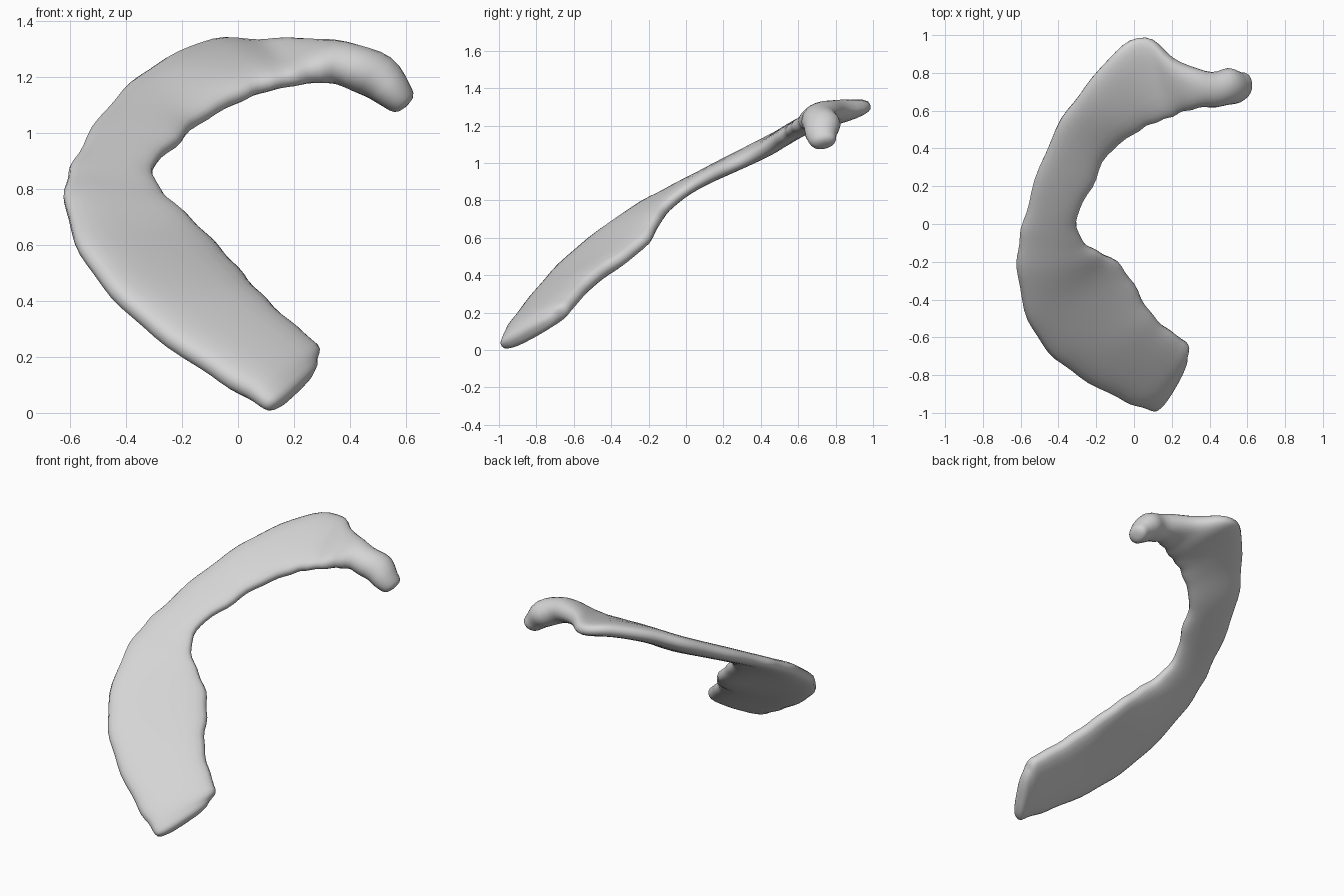
import bpy, bmesh, math
from mathutils import Vector

cube = bpy.data.objects.get("Cube")
if cube:
    bpy.data.objects.remove(cube, do_unlink=True)

SIDES = 24   # points around the band
STEPS = 4    # rings between two stations

# Stations along the band: outer edge, inner edge, half thickness
stations = [
    ((.11, -.985, .02), (.28, -.69, .18), .045),
    ((.03, -.965, .07), (.28, -.63, .23), .058),
    ((-.1, -.91, .15), (.18, -.56, .315), .06),
    ((-.3, -.8, .29), (.08, -.46, .41), .06),
    ((-.45, -.68, .43), (0, -.32, .5), .058),
    ((-.56, -.51, .58), (-.09, -.2, .6), .055),
    ((-.615, -.28, .74), (-.19, -.15, .7), .052),
    ((-.61, -.1, .84), (-.28, -.08, .79), .043),
    ((-.575, .05, .915), (-.3, .05, .885), .04),
    ((-.5, .3, 1.04), (-.22, .2, .96), .044),
    ((-.385, .55, 1.165), (-.14, .37, 1.04), .048),
    ((-.26, .72, 1.25), (0, .48, 1.12), .05),
    ((-.1, .91, 1.315), (.09, .53, 1.16), .05),
    ((.06, .99, 1.31), (.18, .56, 1.185), .05),
    ((.2, .88, 1.31), (.27, .6, 1.205), .06),
    ((.38, .805, 1.28), (.36, .62, 1.215), .075),
    ((.51, .82, 1.22), (.49, .63, 1.175), .082),
    ((.585, .8, 1.135), (.575, .66, 1.1), .055),
]


def spline(points, i, t):
    """Smooth curve through the points, between point i and the next."""
    last = len(points) - 1
    a, b, c, d = (points[max(0, min(last, i + k))] for k in (-1, 0, 1, 2))
    return b + (c - a) * (t / 2) + (a * 2 - b * 5 + c * 4 - d) * (t * t / 2) \
        + (b * 3 - a - c * 3 + d) * (t ** 3 / 2)


def soft(value, power):
    return math.copysign(abs(value) ** power, value)


def ring(bm, centre, half, normal, thick):
    """Cross-section: boxy where the band is flat, round where it is a tube."""
    power = min(1, .6 + .5 * thick / half.length)
    verts = []
    for k in range(SIDES):
        angle = math.tau * k / SIDES
        verts.append(bm.verts.new(centre + half * soft(math.cos(angle), power)
                                  + normal * thick * soft(math.sin(angle), power)))
    return verts


# Dense edge curves and thickness
columns = [[Vector(s[0]) for s in stations], [Vector(s[1]) for s in stations],
           [s[2] for s in stations]]
samples = []
for i in range(len(stations) - 1):
    for j in range(STEPS):
        samples.append([spline(col, i, j / STEPS) for col in columns])
samples.append([col[-1] for col in columns])

# Slight waviness along both edges
for i, sample in enumerate(samples):
    across = (sample[0] - sample[1]).normalized()
    sample[0] = sample[0] + across * .004 * math.sin(i * 1.3)
    sample[1] = sample[1] + across * .004 * math.sin(i * 1.5)

# Frames: centre, half width, normal, thickness, direction
centres = [(s[0] + s[1]) / 2 for s in samples]
frames = []
for i, (outer, inner, thick) in enumerate(samples):
    ahead = centres[min(i + 1, len(centres) - 1)] - centres[max(i - 1, 0)]
    half = (outer - inner) / 2
    frames.append((centres[i], half, half.cross(ahead).normalized(), thick,
                   ahead.normalized()))


def rounded_end(bm, frame, sign):
    """Shrinking rings that round off one end, listed outwards."""
    centre, half, normal, thick, along = frame
    return [ring(bm, centre + along * sign * push, half * size, normal, thick * size)
            for push, size in ((.014, .88), (.025, .65), (.03, .3))]


# Band body
bm = bmesh.new()
start = rounded_end(bm, frames[0], -1)
body = [ring(bm, *frame[:4]) for frame in frames]
finish = rounded_end(bm, frames[-1], 1)
rings = start[::-1] + body + finish
for a, b in zip(rings, rings[1:]):
    for k in range(SIDES):
        n = (k + 1) % SIDES
        bm.faces.new((a[k], a[n], b[n], b[k]))
bm.faces.new(rings[0])
bm.faces.new(rings[-1])
bmesh.ops.recalc_face_normals(bm, faces=bm.faces)

mesh = bpy.data.meshes.new("curved_band")
bm.to_mesh(mesh)
bm.free()
band = bpy.data.objects.new("curved_band", mesh)
bpy.context.collection.objects.link(band)

# Plain grey
grey = bpy.data.materials.new("light grey")
grey.use_nodes = True
colour = (.66, .66, .66, 1)
grey.diffuse_color = colour
grey.node_tree.nodes["Principled BSDF"].inputs["Base Color"].default_value = colour
mesh.materials.append(grey)

for poly in mesh.polygons:
    poly.use_smooth = True
